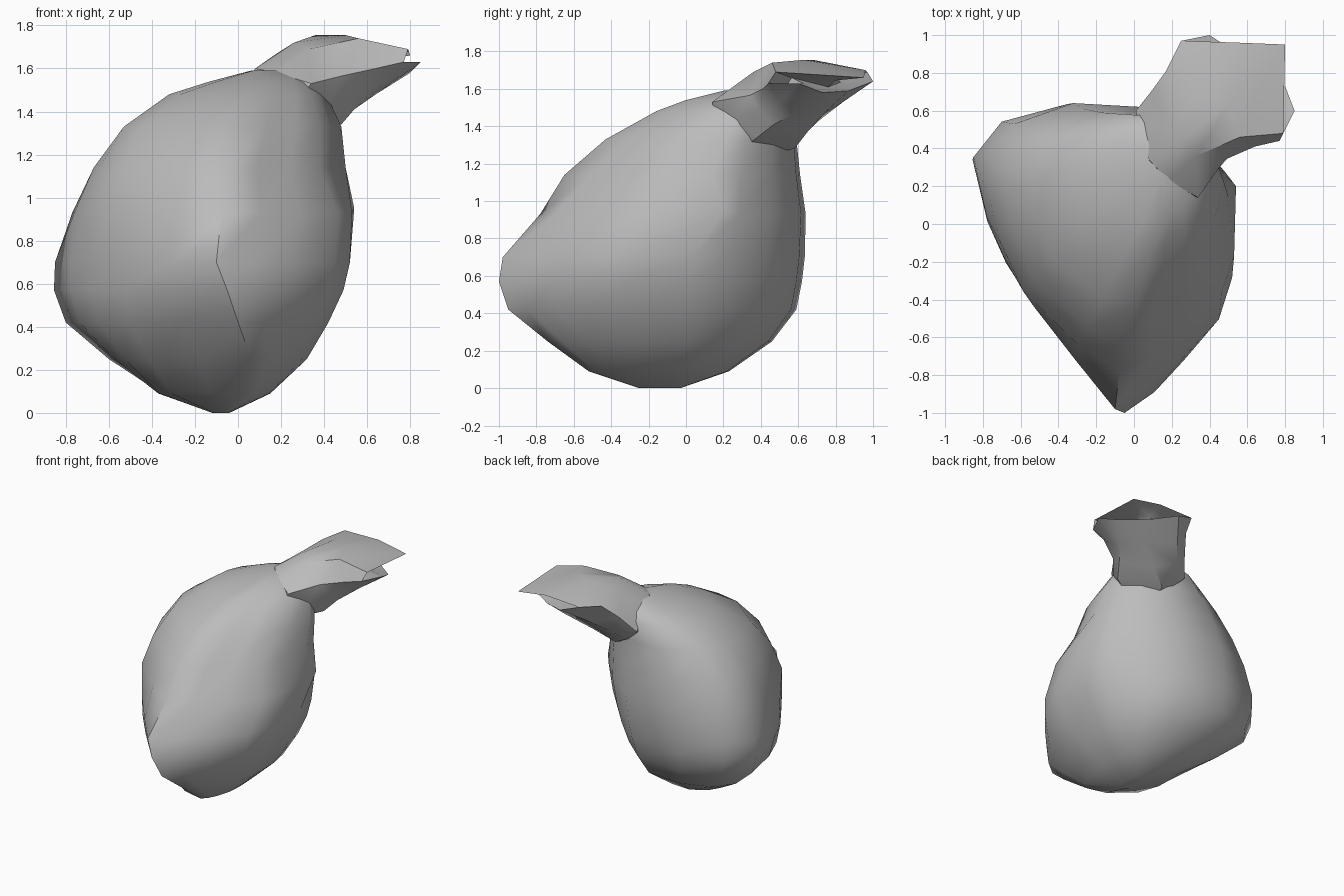
import bpy
import bmesh
from mathutils import Vector

default_cube = bpy.data.objects.get("Cube")
if default_cube:
    bpy.data.objects.remove(default_cube, do_unlink=True)

# One plain grey cloth colour
cloth = bpy.data.materials.new("grey_cloth")
cloth.use_nodes = True
grey = (0.5, 0.5, 0.5, 1.0)
cloth.diffuse_color = grey
cloth.node_tree.nodes["Principled BSDF"].inputs["Base Color"].default_value = grey


def loft(name, rings, angle):
    """Skin a closed surface over a stack of equal-length point rings."""
    mesh_builder = bmesh.new()
    loops = [[mesh_builder.verts.new(point) for point in ring] for ring in rings]
    for lower, upper in zip(loops, loops[1:]):
        for index in range(len(lower)):
            following = (index + 1) % len(lower)
            mesh_builder.faces.new((lower[index], lower[following],
                                    upper[following], upper[index]))
    for end in (loops[0], loops[-1]):
        bmesh.ops.triangle_fill(mesh_builder, use_beauty=True,
                                edges=[mesh_builder.edges.get((end[i - 1], end[i]))
                                       for i in range(len(end))])
    bmesh.ops.recalc_face_normals(mesh_builder, faces=mesh_builder.faces)
    mesh = bpy.data.meshes.new(name)
    mesh_builder.to_mesh(mesh)
    mesh_builder.free()
    mesh.materials.append(cloth)
    part = bpy.data.objects.new(name, mesh)
    bpy.context.collection.objects.link(part)
    bpy.ops.object.select_all(action='DESELECT')
    part.select_set(True)
    bpy.context.view_layer.objects.active = part
    bpy.ops.object.shade_smooth_by_angle(angle=angle)
    return part


def fit(values, low, high):
    """Stretch a list of values to span exactly low to high."""
    smallest, largest = min(values), max(values)
    return [low + (value - smallest) / (largest - smallest) * (high - low)
            for value in values]


# Plan outline of the sack where its two bottom corners stick out
plan = [(-.85, .35), (-.77, .02), (-.67, -.2), (-.51, -.44), (-.27, -.73),
        (-.03, -1), (.13, -.89), (.29, -.72), (.46, -.52), (.52, -.3),
        (.52, .02), (.48, .22), (.3, .42), (.08, .6), (-.35, .63), (-.7, .54)]
unit_plan = [Vector(pair) for pair in zip(fit([p[0] for p in plan], -1, 1),
                                          fit([p[1] for p in plan], -1, 1))]

# Height, x range, y range and roundness of each level of the sack
levels = [(0, -.12, -.04, -.25, -.03, 1), (.09, -.37, .15, -.52, .23, .7),
          (.25, -.6, .32, -.74, .46, .25), (.42, -.8, .42, -.95, .59, .05),
          (.57, -.855, .49, -1, .62, 0), (.7, -.85, .52, -.98, .635, .05),
          (.93, -.77, .53, -.78, .64, .42), (1.14, -.67, .5, -.65, .61, .55),
          (1.33, -.53, .48, -.43, .59, .8), (1.48, -.32, .41, -.16, .58, 1),
          (1.54, -.13, .35, 0, .54, 1), (1.59, .06, .21, .2, .44, 1)]


def sack_ring(height, left, right, front, back, roundness):
    # The front corner leans sideways as it drops
    slant = max(.8 * (.57 - height), -.1)
    shaped = []
    for unit in unit_plan:
        point = unit.lerp(unit.normalized(), roundness)
        # The upper side below the neck is flatter
        if height > 1.1 and unit.x > .3 and unit.y < 0:
            point *= .88
        point.x += slant * max(0, -unit.y) ** 2
        shaped.append(point)
    xs = fit([point.x for point in shaped], left, right)
    ys = fit([point.y for point in shaped], front, back)
    return [Vector((x, y, height)) for x, y in zip(xs, ys)]


sack = loft("sack_body", [sack_ring(*level) for level in levels], 1.0)

# Small pinched dimple on the side of the sack
pinch = Vector((.54, .2, .95))
nearest = min(sack.data.vertices, key=lambda vertex: (vertex.co - pinch).length)
nearest.co = pinch

# Gathered neck: rings run over the top sheet and back along the underside
base = [(.42, .26, 1.43), (.34, .14, 1.53), (.18, .23, 1.58), (.08, .34, 1.6),
        (.03, .46, 1.53), (.01, .6, 1.42), (.1, .6, 1.34), (.21, .58, 1.28),
        (.48, .38, 1.34)]
throat = [(.54, .4, 1.48), (.48, .34, 1.565), (.33, .36, 1.69), (.26, .45, 1.72),
          (.18, .56, 1.67), (.09, .7, 1.55), (.18, .71, 1.43), (.35, .65, 1.37),
          (.54, .47, 1.41)]
flare = [(.67, .5, 1.53), (.64, .41, 1.6), (.56, .46, 1.74), (.5, .63, 1.755),
         (.36, .68, 1.755), (.17, .81, 1.66), (.28, .84, 1.53), (.53, .75, 1.48),
         (.64, .6, 1.48)]
rim = [(.85, .6, 1.63), (.77, .44, 1.63), (.79, .48, 1.69), (.8, .95, 1.66),
       (.55, .96, 1.7), (.25, .97, 1.69), (.4, 1, 1.64), (.6, .87, 1.59),
       (.8, .73, 1.58)]


def shrink(ring, centre, amount):
    return [Vector(point).lerp(Vector(centre), amount) for point in ring]


root = shrink(base, (.1, .2, 1.2), .4)
mouth = shrink(rim, (.5, .65, 1.63), .5)
loft("sack_neck", [root, base, throat, flare, rim, mouth], .65)
